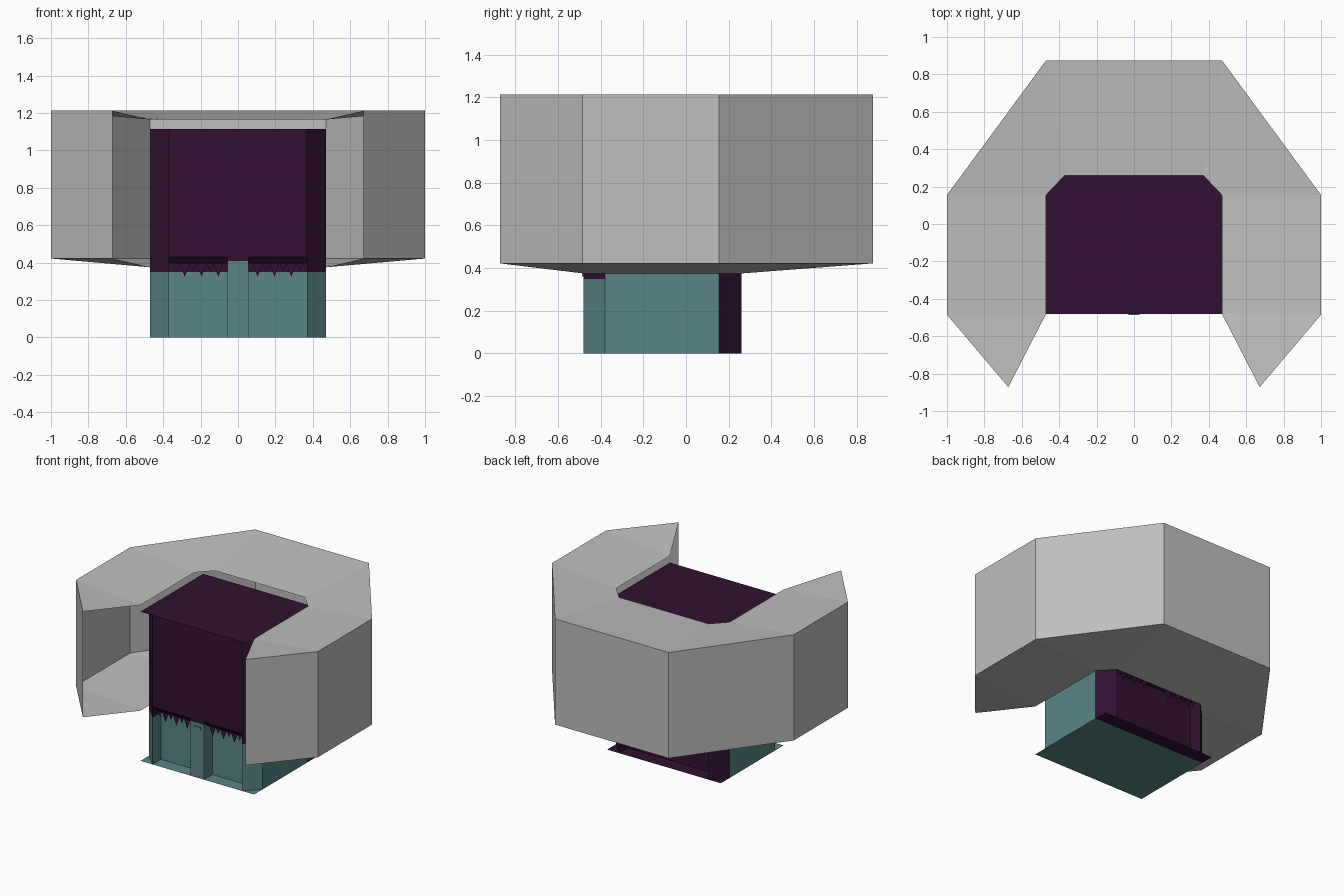
import bpy, bmesh

if "Cube" in bpy.data.objects:
    bpy.data.objects.remove(bpy.data.objects["Cube"])


def material(name, rgb):
    m = bpy.data.materials.new(name)
    m.diffuse_color = (*rgb, 1)
    m.use_nodes = True
    m.node_tree.nodes["Principled BSDF"].inputs["Base Color"].default_value = m.diffuse_color
    return m


GREY = material("pale_grey", (0.52, 0.52, 0.52))
PURPLE = material("dark_purple", (0.032, 0.0055, 0.032))
TEAL = material("dusty_teal", (0.10, 0.235, 0.245))


def finish(name, bm, mats, rule=None):
    """Turn a bmesh into an object; rule(face) picks the material index."""
    bmesh.ops.recalc_face_normals(bm, faces=bm.faces)
    bm.normal_update()
    if rule:
        for f in bm.faces:
            f.material_index = rule(f)
    me = bpy.data.meshes.new(name)
    bm.to_mesh(me)
    bm.free()
    for m in mats:
        me.materials.append(m)
    ob = bpy.data.objects.new(name, me)
    bpy.context.collection.objects.link(ob)
    return ob


def mirrored(half):
    """Left half of a path, completed by its mirror image."""
    return half + [(-x, y) for x, y in reversed(half)]


def ring(bm, pts, z):
    return [bm.verts.new((x, y, z)) for x, y in pts]


def bridge(bm, a, b, closed):
    n = len(a)
    for i in range(n if closed else n - 1):
        j = (i + 1) % n
        bm.faces.new((a[i], a[j], b[j], b[i]))


def prism(name, pts, levels, mats, rule=None, caps=True):
    bm = bmesh.new()
    rings = [ring(bm, pts, z) for z in levels]
    for a, b in zip(rings, rings[1:]):
        bridge(bm, a, b, True)
    if caps:
        bm.faces.new(rings[0])
        bm.faces.new(rings[-1])
    return finish(name, bm, mats, rule)


def box(name, x0, x1, y0, y1, levels, mats, rule=None):
    pts = [(x0, y0), (x1, y0), (x1, y1), (x0, y1)]
    return prism(name, pts, levels, mats, rule)


def sheet(name, x, ys, z, mats, rule=None):
    """Flat horizontal sheet split into strips along y."""
    bm = bmesh.new()
    rows = [ring(bm, [(-x, y), (x, y)], z) for y in ys]
    for a, b in zip(rows, rows[1:]):
        bridge(bm, a, b, False)
    return finish(name, bm, mats, rule)


# Main dimensions
X, XC = 0.47, 0.37                  # half width, half width inside the chamfers
YF, YFI, YBI, YB = -0.48, -0.38, 0.155, 0.26
LINTEL, PAINT, ROOF = 0.43, 0.35, 1.115

# Open grey shell: outer wall with dished top and bottom, open on the inside
outer = mirrored([(-0.672, -0.872), (-1, -0.485), (-1, 0.155), (-0.47, 0.875)])
inner = mirrored([(-X, YF), (-X, YBI), (-XC, YB)])
# repeat points so the inner path pairs with the outer path
inner = [inner[0], inner[0], inner[1], inner[2], inner[3], inner[4], inner[5], inner[5]]
bm = bmesh.new()
loops = [ring(bm, p, z) for p, z in
         ((inner, 0.375), (outer, 0.422), (outer, 1.212), (inner, 1.165))]
for lo, hi in zip(loops, loops[1:]):
    bridge(bm, lo, hi, False)
bmesh.ops.remove_doubles(bm, verts=bm.verts, dist=0.0005)
finish("outer_shell", bm, [GREY])

# Upper body with chamfered corners
prism("upper_body", mirrored([(-XC, YF), (-X, YFI), (-X, YBI), (-XC, YB)]),
      [LINTEL, ROOF - 0.001], [PURPLE])


# Lower body with recessed front and back, teal below and purple behind
def lower_rule(f):
    c = f.calc_center_median()
    if abs(c.x) > X - 0.01:
        return 1
    return 1 if c.z < PAINT and c.y < YBI - 0.01 else 0


prism("lower_body",
      mirrored([(-XC, YFI), (-XC, YF), (-X, YFI), (-X, YBI), (-XC, YB), (-XC, YBI)]),
      [0, PAINT, LINTEL], [PURPLE, TEAL], lower_rule, caps=False)

# Square-cornered roof and floor sheets
sheet("roof", X, [YF, YB], ROOF, [PURPLE])
sheet("floor", X, [YF, YBI, YB], 0, [TEAL, PURPLE],
      lambda f: int(f.calc_center_median().y > YBI))

# Centre post of the front recess with a small plate
box("front_post", -0.055, 0.055, YF, YFI, [0, 0.41, LINTEL], [PURPLE, TEAL],
    lambda f: int(f.calc_center_median().z < 0.41))
box("post_plate", -0.03, 0.03, YF - 0.006, YF, [0.36, 0.385], [TEAL])


# Valance hanging under each lintel: sloped band and pointed teeth
def valance(name, y, yi, sign):
    bm = bmesh.new()
    a, b = sorted((sign * 0.055, sign * XC))
    top = [bm.verts.new((x, y, LINTEL)) for x in (a, b)]
    low = [bm.verts.new((x, yi, 0.395)) for x in (a, b)]
    bridge(bm, top, low, False)
    for cx in (0.105, 0.195, 0.285):
        for dx, w, tip in ((0, 0.026, 0.325), (0.045, 0.018, 0.355)):
            bm.faces.new([bm.verts.new((sign * (cx + dx) + u, yi, z))
                          for u, z in ((-w, 0.395), (0, tip), (w, 0.395))])
    finish(name, bm, [PURPLE])


for side, sign in (("left", -1), ("right", 1)):
    valance("front_valance_" + side, YF, YF + 0.03, sign)
    valance("back_valance_" + side, YB, YB - 0.03, sign)
